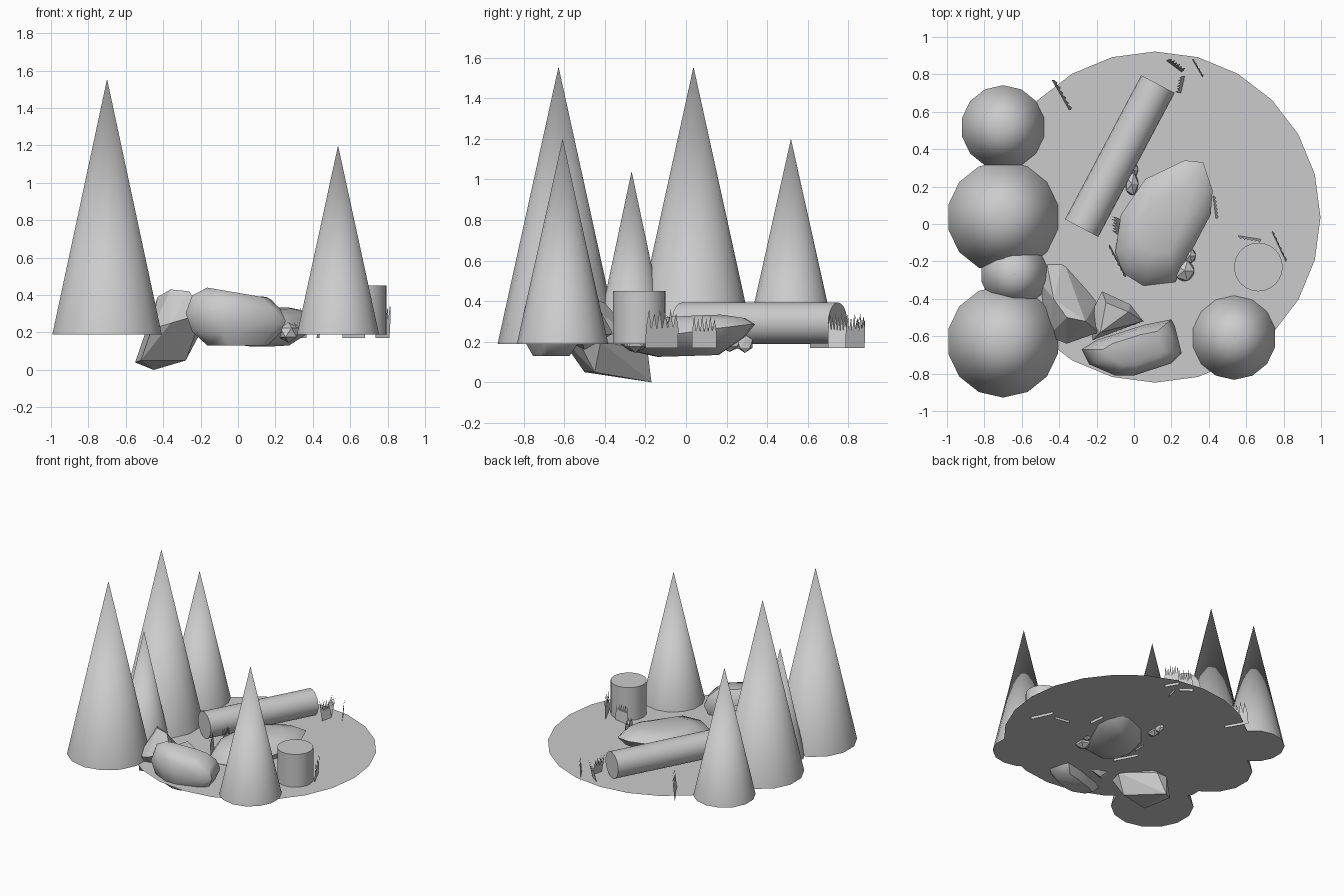
import bpy, bmesh, math
from mathutils import Vector, Matrix

if "Cube" in bpy.data.objects:
    bpy.data.objects.remove(bpy.data.objects["Cube"])

G = 0.19  # ground height


def finish(name, bm, smooth=None):
    bmesh.ops.recalc_face_normals(bm, faces=bm.faces[:])
    me = bpy.data.meshes.new(name)
    bm.to_mesh(me)
    bm.free()
    ob = bpy.data.objects.new(name, me)
    bpy.context.collection.objects.link(ob)
    if smooth:
        bpy.ops.object.select_all(action='DESELECT')
        ob.select_set(True)
        bpy.context.view_layer.objects.active = ob
        bpy.ops.object.shade_smooth_by_angle(angle=math.radians(smooth))
    return ob


def round_part(name, n, r1, r2, depth, matrix):
    bm = bmesh.new()
    bmesh.ops.create_cone(bm, cap_ends=True, segments=n, radius1=r1, radius2=r2,
                          depth=depth, matrix=matrix)
    bmesh.ops.remove_doubles(bm, verts=bm.verts[:], dist=1e-5)
    return finish(name, bm, 40)


def hull(name, pts, smooth=None):
    bm = bmesh.new()
    for p in pts:
        bm.verts.new(p)
    res = bmesh.ops.convex_hull(bm, input=bm.verts[:])
    junk = [g for g in set(res["geom_interior"] + res["geom_unused"])
            if isinstance(g, bmesh.types.BMVert)]
    bmesh.ops.delete(bm, geom=junk, context='VERTS')
    return finish(name, bm, smooth)


def layered_rock(name, outline, layers):
    """Smooth boulder: outline repeated as layers (scale, z, slope x, slope y)."""
    cx = sum(p[0] for p in outline) / len(outline)
    cy = sum(p[1] for p in outline) / len(outline)
    pts = []
    for s, z, sx, sy in layers:
        for x, y in outline:
            dx, dy = (x - cx) * s, (y - cy) * s
            pts.append((cx + dx, cy + dy, z + sx * dx + sy * dy))
    return hull(name, pts, 50)


# ground disc
bm = bmesh.new()
bmesh.ops.create_circle(bm, cap_ends=True, segments=24, radius=0.885,
                        matrix=Matrix.Translation((0.112, 0.037, G)))
finish("ground", bm)

# conifers
for i, (x, y, r, top) in enumerate([(-0.7, 0.037, 0.3, 1.555), (-0.7, -0.628, 0.3, 1.555),
                                    (-0.7, 0.517, 0.225, 1.2), (-0.64, -0.268, 0.18, 1.04),
                                    (0.535, -0.608, 0.225, 1.2)]):
    round_part(f"tree_{i + 1}", 14, r, 0, top - G,
               Matrix.Translation((x, y, (top + G) / 2)) @ Matrix.Rotation(math.pi / 2, 4, 'Z')
               @ Matrix.Rotation(math.pi / 2, 4, 'Z'))

# fallen log and stump
a, b = Vector((0.128, 0.748, 0.292)), Vector((-0.28, -0.022, 0.292))
d = b - a
round_part("log", 20, 0.101, 0.101, d.length,
           Matrix.Translation((a + b) / 2) @ d.to_track_quat('Z', 'Y').to_matrix().to_4x4())
round_part("stump", 24, 0.13, 0.13, 0.45 - G, Matrix.Translation((0.665, -0.23, (0.45 + G) / 2)))

# smooth boulders
layered_rock("flat_boulder",
             [(-.1, -.15), (-.07, .05), (.06, .24), (.27, .34), (.37, .33), (.42, .18),
              (.41, .05), (.22, -.31), (.05, -.33), (-.06, -.26)],
             [(.45, .13, 0, .03), (.85, .19, 0, .12), (1, .24, .03, .13),
              (.85, .295, .02, .07), (.5, .325, .02, .04)])
layered_rock("front_boulder",
             [(-.28, -.67), (-.24, -.75), (-.1, -.81), (0, -.81), (.2, -.745), (.255, -.69),
              (.22, -.55), (.2, -.51), (.05, -.54), (-.2, -.62)],
             [(.6, .13, 0, 0), (.88, .2, -.02, 0), (1, .28, -.08, 0),
              (.88, .36, -.15, 0), (.6, .41, -.17, 0)])

# angular boulders
hull("angular_boulder", [(-.45, -.17, 0), (-.55, -.25, .04), (-.52, -.5, .05), (-.28, -.45, .05),
                         (-.2, -.42, .2), (-.38, -.19, .16), (-.47, -.19, .16), (-.46, -.6, .22),
                         (-.36, -.64, .25), (-.19, -.58, .3), (-.36, -.5, .43), (-.26, -.52, .42),
                         (-.43, -.4, .39)])
hull("angular_boulder_small", [(-.17, -.36, .24), (-.02, -.43, .23), (.05, -.52, .22),
                               (-.22, -.62, .22), (-.24, -.5, .24), (-.15, -.42, .35),
                               (-.03, -.47, .33), (-.18, -.58, .36), (-.1, -.5, .16)])

# pebbles
for i, (x, y, z, rx, ry, rz) in enumerate([(-.012, .215, .2, .04, .07, .05),
                                           (0, .29, .19, .025, .045, .045),
                                           (.27, -.25, .2, .06, .065, .055),
                                           (.3, -.17, .21, .035, .045, .04)]):
    bm = bmesh.new()
    bmesh.ops.create_icosphere(bm, subdivisions=1, radius=1,
                               matrix=Matrix.Translation((x, y, z)) @ Matrix.Rotation(i, 4, 'Z')
                               @ Matrix.Rotation(-i, 4, 'Z') @ Matrix.Diagonal((rx, ry, rz, 1)))
    finish(f"pebble_{i + 1}", bm)


# grass tufts: flat saw-toothed cards, leaning by (lx, ly)
def grass(name, p, q, lx, ly, h, teeth=6):
    p, q = Vector((*p, 0.17)), Vector((*q, 0.17))
    lean = Vector((lx, ly, h))
    bm = bmesh.new()
    low = [bm.verts.new(p.lerp(q, i / teeth)) for i in range(teeth + 1)]
    mid = [bm.verts.new(p.lerp(q, i / teeth) + lean * .5) for i in range(teeth + 1)]
    for i in range(teeth):
        tip = bm.verts.new(p.lerp(q, (i + .5) / teeth) + lean * (1 if i % 2 else .9))
        bm.faces.new((low[i], low[i + 1], mid[i + 1], tip, mid[i]))
    finish(name, bm)


for i, t in enumerate([((-.44, .77), (-.35, .61), .025, 0, .19),
                       ((.17, .87), (.25, .81), .03, .02, .16),
                       ((.31, .88), (.365, .785), .01, .005, .17),
                       ((.275, .79), (.255, .7), -.035, 0, .17),
                       ((-.065, .02), (-.065, -.07), -.055, .03, .15),
                       ((-.13, -.11), (-.04, -.28), -.01, -.01, .18),
                       ((.42, .15), (.435, .03), .02, 0, .16),
                       ((.56, -.06), (.68, -.08), 0, -.02, .17),
                       ((.735, -.04), (.81, -.2), .01, .005, .19)]):
    grass(f"grass_{i + 1}", *t)
